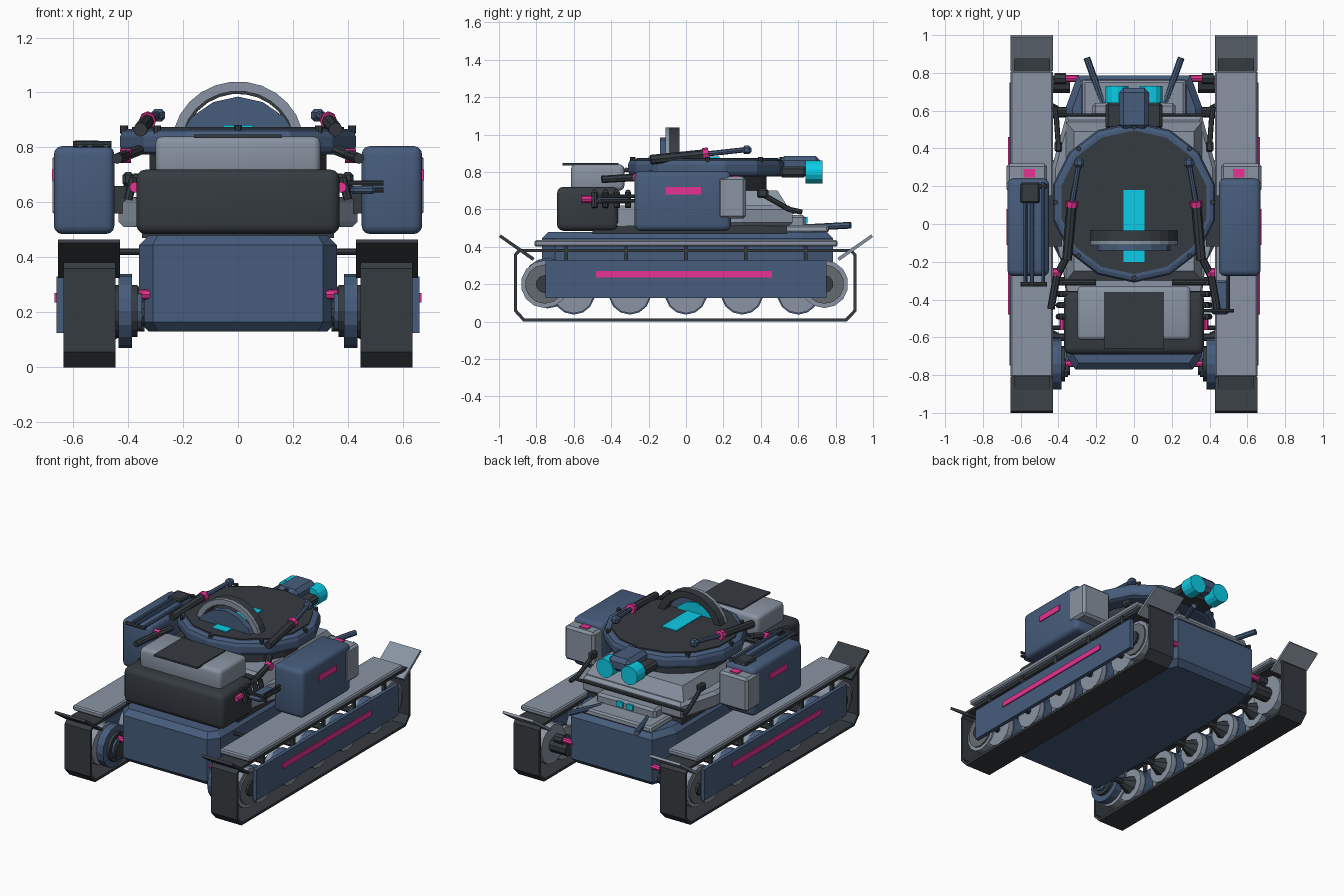
import bpy, bmesh, math
from mathutils import Vector

cube = bpy.data.objects.get("Cube")
if cube:
    bpy.data.objects.remove(cube, do_unlink=True)


def material(name, r, g, b):
    m = bpy.data.materials.new(name)
    m.use_nodes = True
    m.diffuse_color = (r, g, b, 1)
    m.node_tree.nodes["Principled BSDF"].inputs["Base Color"].default_value = (r, g, b, 1)
    return m


BLUE = material("slate blue", .062, .107, .2)
GREY = material("light grey", .25, .295, .36)
MID = material("mid grey", .13, .148, .165)
DARK = material("charcoal", .036, .044, .053)
CYAN = material("cyan", .004, .67, .88)
PINK = material("pink", .8, .032, .29)


def finish(name, bm, mat, pair=False, thick=0, smooth=False):
    bmesh.ops.recalc_face_normals(bm, faces=bm.faces)
    mesh = bpy.data.meshes.new(name)
    bm.to_mesh(mesh)
    bm.free()
    mesh.materials.append(mat)
    ob = bpy.data.objects.new(name, mesh)
    bpy.context.collection.objects.link(ob)
    if thick:
        mod = ob.modifiers.new("thickness", 'SOLIDIFY')
        mod.thickness, mod.offset = thick, -1
    if pair:
        ob.modifiers.new("mirror", 'MIRROR')
    if smooth:
        bpy.ops.object.select_all(action='DESELECT')
        ob.select_set(True)
        bpy.context.view_layer.objects.active = ob
        bpy.ops.object.shade_smooth_by_angle(angle=math.radians(40))
    return ob


def box(name, x, y, z, mat, bevel=0, segs=1, pair=False, top=1):
    """Box from three ranges; top scales the upper face."""
    bm = bmesh.new()
    bmesh.ops.create_cube(bm, size=1)
    for v in bm.verts:
        k = top if v.co.z > 0 else 1
        v.co = [(a + b) / 2 + c * (b - a) * s
                for (a, b), c, s in zip((x, y, z), v.co, (k, k, 1))]
    if bevel:
        bmesh.ops.bevel(bm, geom=bm.edges[:], offset=bevel, segments=segs,
                        profile=.5, affect='EDGES')
    return finish(name, bm, mat, pair, smooth=segs > 1)


def rod(name, points, r, mat, pair=False, sides=8, r2=None):
    """Straight cylinders joining consecutive points."""
    bm = bmesh.new()
    for p, q in zip(points, points[1:]):
        p, q = Vector(p), Vector(q)
        made = bmesh.ops.create_cone(bm, cap_ends=True, segments=sides, radius1=r,
                                     radius2=r if r2 is None else r2, depth=(q - p).length)
        rot = (q - p).to_track_quat('Z', 'Y')
        for v in made["verts"]:
            v.co = rot @ v.co + (p + q) / 2
    return finish(name, bm, mat, pair)


def extrude(name, outline, axis, lo, hi, mat, caps=True, closed=True, thick=0,
            pair=False, bevel=0, segs=2):
    """Sweep a 2D outline along an axis, as a prism or as a thin band."""
    bm = bmesh.new()

    def at(p, d):
        c = list(p)
        c.insert(axis, d)
        return bm.verts.new(c)
    a, b = [at(p, lo) for p in outline], [at(p, hi) for p in outline]
    n = len(outline)
    for i in range(n if closed else n - 1):
        j = (i + 1) % n
        bm.faces.new((a[i], a[j], b[j], b[i]))
    if caps:
        bm.faces.new(a)
        bm.faces.new(b)
    if bevel:
        rim = [e for e in bm.edges if abs((e.verts[0].co - e.verts[1].co)[axis]) < 1e-5]
        bmesh.ops.bevel(bm, geom=rim, offset=bevel, segments=segs, profile=.5, affect='EDGES')
    return finish(name, bm, mat, pair, thick)


def arc(cx, cy, rx, ry, n, start=0, sweep=2 * math.pi):
    return [(cx + rx * math.cos(start + sweep * i / n),
             cy + ry * math.sin(start + sweep * i / n)) for i in range(n)]


def both(half):
    """Complete a right-hand outline with its mirror image."""
    return half + [(-x, y) for x, y in reversed(half)]


# Hull
extrude("hull", both([(.31, -.77), (.36, -.7), (.36, .62), (.3, .785)]), 2, .13, .48,
        BLUE, bevel=.035, segs=1)
rod("track_beams", [(.34, -.55, .42), (.46, -.55, .42)], .012, DARK, True)

# Track belts, fenders and skirts
belt = [(-.92, .055), (-.87, 0), (.86, 0), (.912, .055),
        (.912, .36), (.885, .388), (-.895, .388), (-.92, .36)]
extrude("track_belts", belt, 0, .445, .635, DARK, caps=False, thick=.018, pair=True)
box("fenders", (.43, .655), (-.81, .81), (.4, .435), GREY, .008, pair=True)
for s, end, mat in ((-1, "front", DARK), (1, "rear", GREY)):
    flap = [(s * .82, .325), (s * 1, .452), (s * .99, .465), (s * .81, .34)]
    extrude(end + "_flaps", flap, 0, .43, .655, mat, pair=True)
box("side_skirts", (.635, .66), (-.75, .75), (.125, .33), BLUE, pair=True)
box("skirt_stripes", (.66, .667), (-.48, .46), (.235, .27), PINK, pair=True)
for y in (-.64, -.32, 0, .32, .64):
    box("skirt_post", (.62, .64), (y - .01, y + .01), (.32, .41), DARK, pair=True)

# Road wheels with tapered hubs
for y in (-.6, -.3, 0, .3, .6):
    rod("road_wheel", [(.47, y, .15), (.6, y, .15)], .106, GREY, True, 14)
    rod("wheel_tyre", [(.505, y, .15), (.565, y, .15)], .113, BLUE, True, 14)
    rod("wheel_hub", [(.47, y, .15), (.4, y, .15)], .06, DARK, True, 8, .025)
    rod("wheel_axle", [(.34, y, .15), (.62, y, .15)], .02, DARK, True)

# End wheels
for y in (-.755, .74):
    rod("end_wheel", [(.46, y, .2), (.61, y, .2)], .128, GREY, True, 14)
    rod("end_wheel_face", [(.6, y, .2), (.62, y, .2)], .105, MID, True, 14)
    rod("end_wheel_hub", [(.34, y, .2), (.635, y, .2)], .048, DARK, True, 10)
rod("drive_wheels", [(.385, -.74, .205), (.435, -.74, .205)], .135, BLUE, True, 16)
rod("drive_discs", [(.365, -.74, .205), (.45, -.74, .205)], .095, DARK, True, 16)
rod("drive_caps", [(.35, -.74, .205), (.375, -.74, .205)], .07, BLUE, True, 12)
for y in (-.74, .77):
    rod("hull_couplings", [(.29, y, .265), (.37, y, .265)], .018, PINK, True)
    rod("coupling_ends", [(.36, y, .265), (.42, y, .265)], .03, DARK, True)

# Upper body
extrude("body_base", both([(.34, -.54), (.36, -.2), (.435, -.1), (.435, .3), (.36, .57)]),
        2, .51, .62, GREY, bevel=.02, segs=1)
box("body_foot", (-.35, .35), (-.5, .54), (.47, .52), DARK)
box("body_tier", (-.36, .36), (-.3, .54), (.62, .7), GREY, top=.88)
rod("turret_neck", [(0, .1, .68), (0, .1, .8)], .33, DARK, sides=14)
box("rear_deck_plate", (-.28, .28), (.5, .765), (.475, .515), GREY, .01, top=.96)
box("rear_step", (-.22, .22), (.5, .64), (.5, .57), GREY, .015)
rod("rear_bar", [(-.42, .575, .585), (.42, .575, .585)], .01, DARK)
rod("rear_bar_ends", [(.4, .41, .68), (.41, .55, .6), (.42, .62, .585)], .014, DARK, True)
box("rear_bar_fittings", (.38, .42), (.38, .44), (.66, .71), DARK, .01, pair=True)
box("rear_lamps", (.015, .06), (.635, .65), (.525, .56), CYAN, pair=True)
rod("rear_spars", [(.15, .6, .5), (.25, .88, .515)], .018, BLUE, True)

# Turret
extrude("turret_ring", arc(0, .115, .44, .425, 14, math.pi / 2), 2, .775, .868, BLUE, bevel=.028)
extrude("turret_lid", arc(0, .115, .395, .38, 14, math.pi / 2), 2, .86, .875, DARK)
for x, y in arc(0, .115, .415, .4, 8, math.pi / 2):
    rod("ring_bolt", [(x, y, .85), (x, y, .88)], .014, DARK)
box("lid_stripe", (-.055, .055), (-.2, .18), (.874, .882), CYAN)

# Arch on the turret lid
half = arc(0, .81, .24, .23, 14, 0, math.pi * 15 / 14)[:14] + [(-.24, .81)]
extrude("arch", half, 1, -.09, -.035, DARK, caps=False, closed=False, thick=.045)
extrude("arch_face", half, 1, -.11, -.09, GREY, caps=False, closed=False, thick=.035)
dome = [(.2, .86), (.17, .91), (.09, .965), (0, .985), (-.09, .965), (-.17, .91), (-.2, .86)]
extrude("arch_panel", dome, 1, -.14, -.1, BLUE)
extrude("arch_panel_back", [(x * .7, .87 + (z - .87) * .7) for x, z in dome],
        1, -.1, -.092, CYAN)

# Turret rear lamps
box("lamp_mount", (-.08, .08), (.5, .72), (.79, .885), BLUE, .025)
box("lamp_bracket", (-.15, .15), (.5, .645), (.77, .83), DARK, .015)
rod("rear_spotlights", [(.09, .64, .8), (.09, .73, .8)], .062, CYAN, True, 14)

# Arms along the turret lid
rod("lid_arms", [(.355, -.19, .865), (.33, .1, .895)], .026, DARK, True)
rod("arm_extensions", [(.33, .1, .895), (.29, .33, .92)], .014, BLUE, True)
rod("arm_joints", [(.33, .09, .895), (.328, .12, .9)], .032, PINK, True)
box("arm_tips", (.265, .315), (.3, .35), (.895, .94), BLUE, .012, pair=True)
rod("arm_links", [(.36, -.18, .79), (.41, -.28, .77), (.44, -.45, .76)], .02, DARK, True)
rod("link_joints", [(.39, -.26, .77), (.43, -.26, .77)], .026, PINK, True)

# Front engine casing and cover
box("engine_casing", (-.37, .37), (-.69, -.36), (.485, .72), DARK, .035, 3)
box("engine_cover", (-.3, .3), (-.615, -.33), (.7, .84), GREY, .025, 3)
box("cover_plate", (-.16, .16), (-.66, -.36), (.835, .847), DARK)
for y in (-.49, -.43, -.37, -.31):
    rod("exhaust_rib", [(.2, y, .69), (.38, y, .69), (.4, y, .61)], .016, DARK, True)
rod("casing_joints", [(.375, -.56, .655), (.375, -.48, .655)], .02, PINK, True)

# Side pods
box("side_pods", (.45, .67), (-.275, .24), (.485, .805), BLUE, .03, 3, pair=True)
box("pod_stripes", (.668, .676), (-.11, .08), (.68, .72), PINK, pair=True)
box("pod_boxes", (.46, .675), (.17, .32), (.55, .775), GREY, .015, pair=True)
box("pod_box_tags", (.525, .585), (.245, .29), (.772, .781), PINK, pair=True)
box("pod_brackets", (.38, .48), (-.12, .15), (.56, .66), DARK, pair=True)

# Rack on the right pod
for x in (-.575, -.54, -.48):
    rod("rack_rail", [(x, -.33, .81), (x, .22, .81)], .01, BLUE)
for y in (-.32, .2):
    rod("rack_crossbar", [(-.6, y, .812), (-.46, y, .812)], .012, DARK)
box("rack_block", (-.6, -.5), (.11, .22), (.785, .825), DARK, .008)

# Tool arm beside the left pod
box("tool_block", (.41, .5), (-.48, -.3), (.63, .66), BLUE, .01)
for z in (.645, .67):
    rod("tool_rod", [(.36, -.46, z), (.53, -.46, z)], .009, DARK)
    rod("tool_rod", [(.5, -.46, z), (.5, -.26, z)], .009, DARK)
